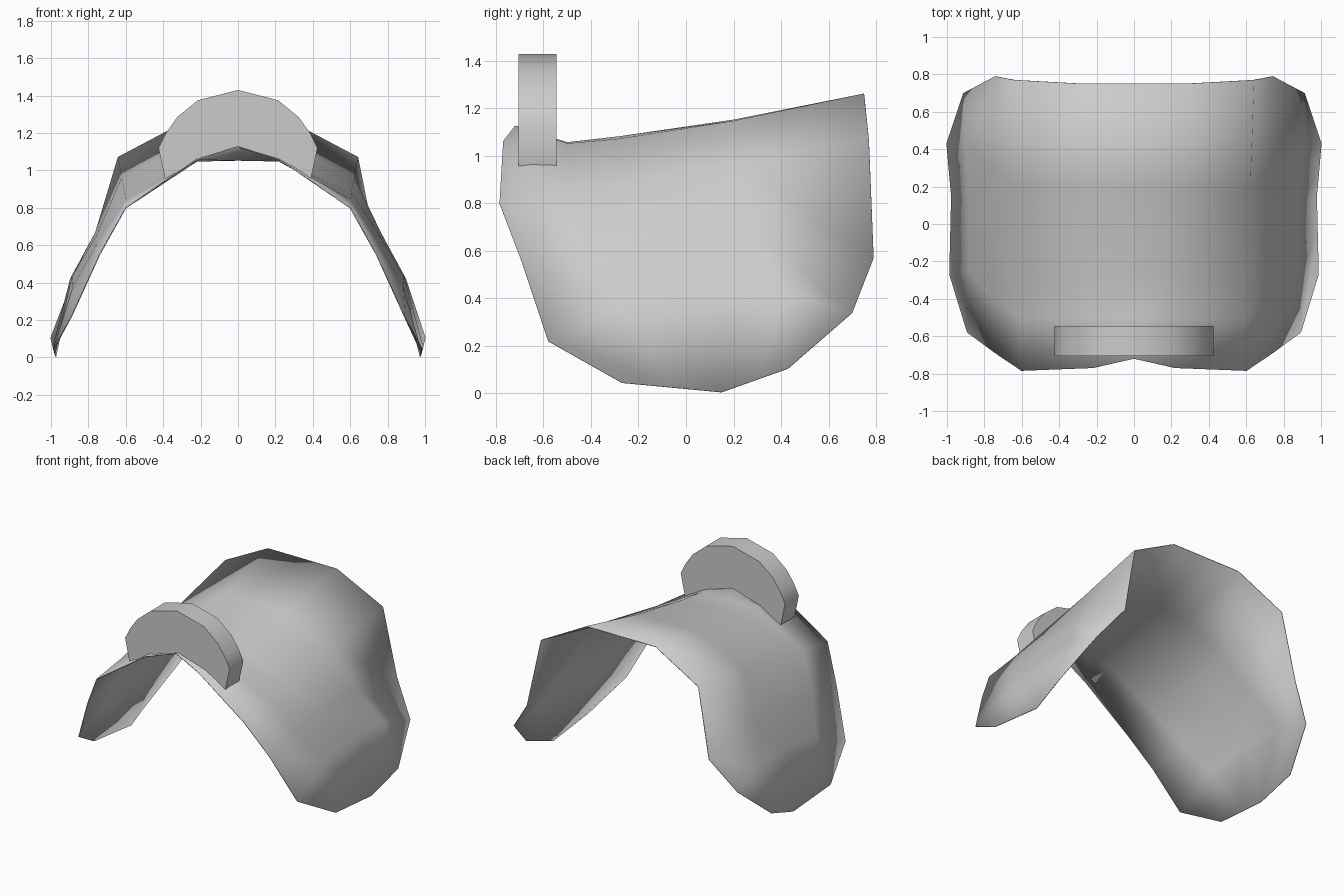
import bpy, bmesh

if "Cube" in bpy.data.objects:
    bpy.data.objects.remove(bpy.data.objects["Cube"])

grey = bpy.data.materials.new("plain_grey")
grey.diffuse_color = (0.6, 0.6, 0.6, 1)
grey.use_nodes = True
grey.node_tree.nodes["Principled BSDF"].inputs["Base Color"].default_value = grey.diffuse_color


def finish(name, bm, angle):
    bmesh.ops.recalc_face_normals(bm, faces=bm.faces)
    mesh = bpy.data.meshes.new(name)
    bm.to_mesh(mesh)
    bm.free()
    mesh.materials.append(grey)
    obj = bpy.data.objects.new(name, mesh)
    bpy.context.collection.objects.link(obj)
    bpy.ops.object.select_all(action='DESELECT')
    obj.select_set(True)
    bpy.context.view_layer.objects.active = obj
    bpy.ops.object.shade_smooth_by_angle(angle=angle)
    return obj


# Saddle sheet: front-to-back strips, from the spine down to the flap edge
strips = [
    [(0, -.72, 1.125), (0, -.5, 1.055), (0, -.28, 1.08), (0, .2, 1.15), (0, .75, 1.26)],
    [(.22, -.77, 1.06), (.22, -.5, 1.05), (.23, -.28, 1.07), (.25, .2, 1.145), (.28, .75, 1.26)],
    [(.60, -.785, .80), (.60, -.5, .84), (.605, -.28, .88), (.62, .2, .96), (.64, .77, 1.07)],
    [(.74, -.69, .55), (.75, -.4, .61), (.755, -.1, .65), (.76, .3, .67), (.74, .79, .57)],
    [(.89, -.58, .22), (.88, -.25, .38), (.885, .1, .43), (.895, .42, .42), (.91, .70, .34)],
    [(.985, -.27, .045), (.98, -.06, .025), (.975, .15, .005), (.988, .29, .055), (1, .43, .105)],
]
mirrored = [[(-x, y, z) for x, y, z in s] for s in strips[:0:-1]]
bm = bmesh.new()
grid = [[bm.verts.new(p) for p in s] for s in mirrored + strips]
for a, b in zip(grid, grid[1:]):
    for j in range(len(a) - 1):
        bm.faces.new((a[j], b[j], b[j + 1], a[j + 1]))
sheet = finish("saddle_sheet", bm, 1.2)
thick = sheet.modifiers.new("thickness", 'SOLIDIFY')
thick.thickness = 0.006
thick.offset = 0

# Pommel: arched block standing across the front
half = [(0, 1.43), (.215, 1.375), (.325, 1.285), (.385, 1.20), (.425, 1.12), (.39, .955),
        (.21, 1.055), (0, 1.12)]
outline = half + [(-x, z) for x, z in half[-2:0:-1]]
bm = bmesh.new()
front = bm.faces.new([bm.verts.new((x, -.705, z)) for x, z in outline])
ext = bmesh.ops.extrude_face_region(bm, geom=[front], use_keep_orig=True)
new_verts = [g for g in ext["geom"] if isinstance(g, bmesh.types.BMVert)]
bmesh.ops.translate(bm, verts=new_verts, vec=(0, .16, 0))
finish("pommel", bm, 0.7)
